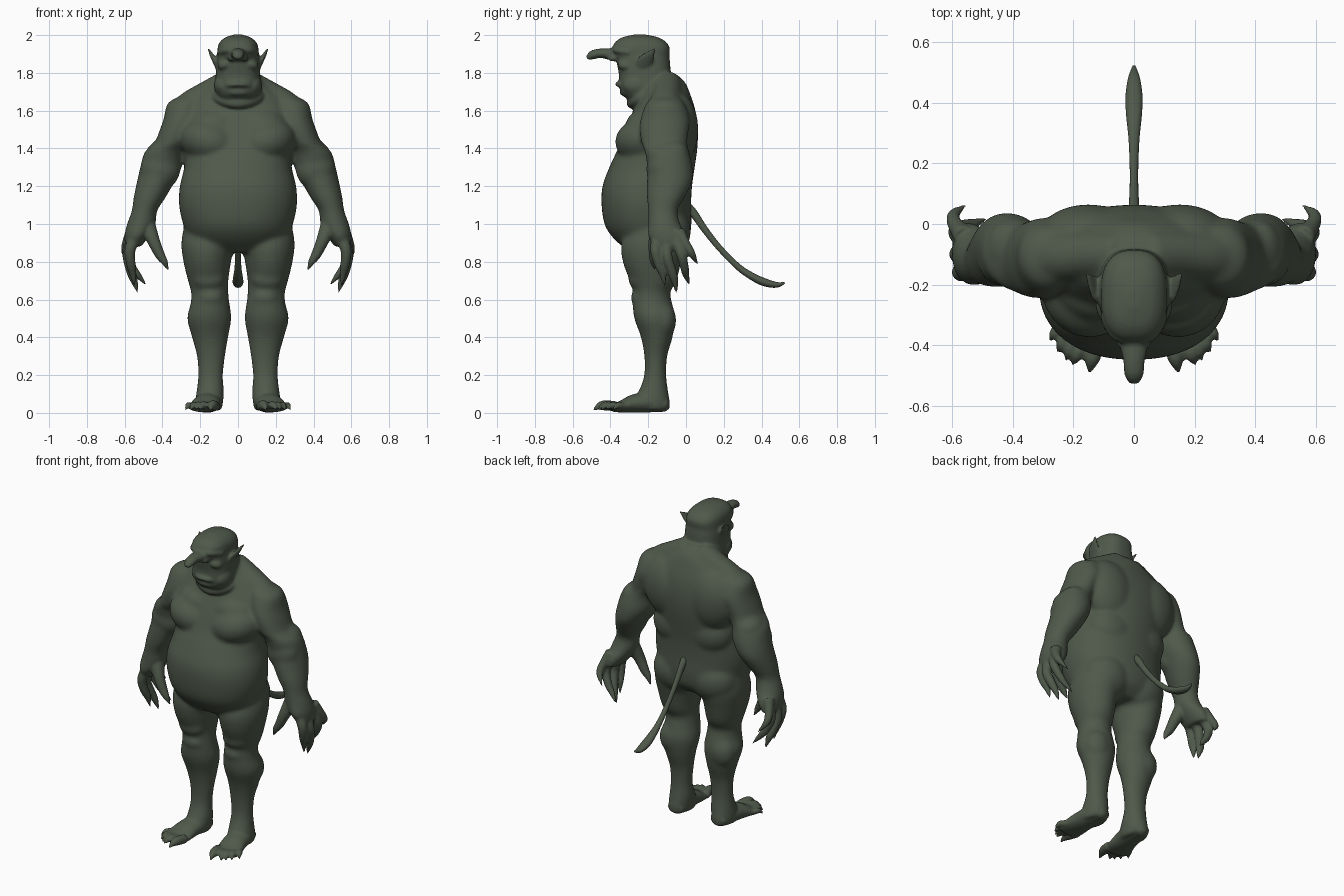
import bpy, bmesh, math
from mathutils import Vector, Matrix

skin = bpy.data.materials.new("dark moss skin")
skin.diffuse_color = (0.08, 0.1, 0.07, 1)
bm = bmesh.new()


def spline(pts, sub=5):
    """Catmull-Rom interpolation through tuples of any length."""
    out = []
    for i in range(len(pts) - 1):
        a, b, c, d = (pts[max(0, min(len(pts) - 1, i + k))] for k in (-1, 0, 1, 2))
        for j in range(sub):
            t = j / sub
            out.append([0.5 * (2 * q + (r - p) * t + (2 * p - 5 * q + 4 * r - s) * t * t
                               + (3 * q - p - 3 * r + s) * t ** 3)
                        for p, q, r, s in zip(a, b, c, d)])
    return out + [list(pts[-1])]


def tube(pts, hint=(1, 0, 0), flat=False, power=2.0, mirror=True, n=28):
    """Loft rings (x, y, z, ru, rv); u follows hint, flat keeps rings level."""
    rings = spline(pts)
    for s in ((1, -1) if mirror else (1,)):
        prev = None
        for i, (x, y, z, ru, rv) in enumerate(rings):
            a, b = rings[max(i - 1, 0)], rings[min(i + 1, len(rings) - 1)]
            d = Vector((0, 0, 1)) if flat else (Vector(b[:3]) - Vector(a[:3])).normalized()
            u = Vector(hint)
            u = (u - d * u.dot(d)).normalized()
            v = d.cross(u)
            ring = []
            for k in range(n):
                c, w = math.cos(math.tau * k / n), math.sin(math.tau * k / n)
                c = math.copysign(abs(c) ** (2 / power), c)
                w = math.copysign(abs(w) ** (2 / power), w)
                p = Vector((x, y, z)) + u * c * max(ru, 0.002) + v * w * max(rv, 0.002)
                ring.append(bm.verts.new((p.x * s, p.y, p.z)))
            if prev:
                for k in range(n):
                    bm.faces.new((prev[k], prev[k - 1], ring[k - 1], ring[k]))
            else:
                bm.faces.new(ring)
            prev = ring
        bm.faces.new(prev)


def rope(pts, **kw):
    """Round tube from (x, y, z, r)."""
    tube([(*p, p[3]) for p in pts], n=16, **kw)


def blob(loc, size, tilt=0, mirror=True):
    for s in ((1, -1) if mirror else (1,)):
        m = (Matrix.Translation((loc[0] * s, loc[1], loc[2]))
             @ Matrix.Rotation(tilt * s, 4, 'Y') @ Matrix.Diagonal((*size, 1)))
        bmesh.ops.create_uvsphere(bm, u_segments=32, v_segments=20, radius=1, matrix=m)


def finish(name, voxel=0, iterations=0):
    """Turn the collected shapes into an object, fused and softened if asked."""
    bmesh.ops.recalc_face_normals(bm, faces=bm.faces)
    mesh = bpy.data.meshes.new(name)
    bm.to_mesh(mesh)
    bm.clear()
    ob = bpy.data.objects.new(name, mesh)
    bpy.context.collection.objects.link(ob)
    mesh.materials.append(skin)
    mesh.shade_smooth()
    if voxel:
        remesh = ob.modifiers.new("fuse", 'REMESH')
        remesh.mode = 'VOXEL'
        remesh.voxel_size = voxel
        remesh.use_smooth_shade = True
        soften = ob.modifiers.new("soften", 'SMOOTH')
        soften.factor = 0.5
        soften.iterations = iterations
    return ob


# torso with hanging belly
tube([(0, -.17, .85, .19, .12), (0, -.18, .91, .25, .19), (0, -.2, .99, .288, .228),
      (0, -.21, 1.1, .312, .237), (0, -.205, 1.2, .308, .237), (0, -.18, 1.3, .285, .226),
      (0, -.15, 1.4, .285, .21), (0, -.13, 1.5, .3, .193), (0, -.115, 1.6, .285, .165),
      (0, -.11, 1.68, .23, .135), (0, -.12, 1.75, .14, .115), (0, -.15, 1.8, .1, .09)],
     flat=True, power=2.2, mirror=False, n=48)
blob((.145, -.205, 1.435), (.165, .17, .125), -.3)      # sagging chest
blob((.12, -.18, 1.52), (.15, .14, .1))                 # upper chest
blob((.15, -.05, 1.5), (.17, .115, .2), .15)            # upper back
blob((.11, -.08, 1.27), (.16, .115, .14))               # lower back
blob((.125, -.105, .96), (.155, .13, .145))             # buttocks
rope([(.04, -.1, 1.75, .075), (.14, -.1, 1.69, .08), (.25, -.11, 1.62, .085),
      (.31, -.11, 1.55, .085)])                         # neck and shoulder muscle

# legs
tube([(.16, -.15, 1.02, .12, .14), (.16, -.172, .9, .14, .17), (.163, -.18, .8, .126, .155),
      (.158, -.174, .7, .107, .124), (.15, -.18, .64, .099, .098), (.148, -.178, .58, .103, .105),
      (.152, -.165, .5, .117, .109), (.148, -.155, .4, .096, .084), (.143, -.16, .3, .075, .061),
      (.145, -.163, .2, .066, .059), (.147, -.172, .12, .072, .077),
      (.152, -.185, .06, .074, .1), (.153, -.18, .012, .066, .095)], flat=True)
blob((.145, -.24, .61), (.07, .052, .05))               # knees
blob((.155, -.245, .71), (.085, .06, .065))             # thigh fold
blob((.175, -.12, .49), (.085, .068, .1))               # calves

# arms down to the palm
tube([(.24, -.11, 1.68, .06, .06), (.277, -.11, 1.64, .095, .1), (.295, -.11, 1.56, .098, .13),
      (.322, -.115, 1.5, .092, .13), (.352, -.115, 1.43, .091, .122), (.39, -.1, 1.38, .105, .118),
      (.408, -.085, 1.3, .11, .12), (.437, -.088, 1.22, .099, .12), (.468, -.108, 1.14, .085, .1),
      (.495, -.122, 1.07, .068, .078), (.512, -.115, 1.0, .076, .085),
      (.535, -.1, .94, .066, .102), (.555, -.085, .88, .044, .09)], flat=True)
blob((.42, -.08, 1.385), (.07, .09, .055), .6)          # elbow fold
blob((.41, -.12, 1.29), (.105, .09, .11), -.2)          # forearm muscle

# soften the muscles first, then add the fine parts to the result
core = finish("core", 0.011, 9)
graph = bpy.context.evaluated_depsgraph_get()
bm.from_mesh(core.evaluated_get(graph).to_mesh())
bpy.data.objects.remove(core)

# feet and toes
tube([(.15, -.1, .04, .05, .035), (.155, -.18, .055, .07, .052), (.167, -.27, .05, .074, .05),
      (.178, -.34, .034, .082, .032), (.182, -.39, .026, .076, .022)])
for bx, by, tx, ty, r in ((.12, -.37, .148, -.49, .027), (.163, -.38, .203, -.465, .021),
                          (.195, -.37, .225, -.45, .02), (.222, -.35, .25, -.425, .019),
                          (.24, -.325, .278, -.385, .018)):
    mx, my = bx + (tx - bx) * .55, by + (ty - by) * .55
    rope([(bx, by, .035, r), (mx, my, .04, r), (mx * .4 + tx * .6, my * .4 + ty * .6, .03, r * .6),
          (tx, ty, .016, .005)])

# fingers and claws
for finger in (
        [(.48, -.14, .99, .045), (.447, -.165, .91, .034), (.415, -.17, .84, .027),
         (.39, -.172, .8, .019), (.368, -.165, .755, .004)],
        [(.545, -.15, .93, .034), (.572, -.16, .86, .029), (.567, -.145, .79, .025),
         (.557, -.125, .74, .02), (.547, -.11, .67, .004)],
        [(.56, -.1, .92, .032), (.582, -.1, .83, .028), (.567, -.075, .75, .025),
         (.55, -.06, .7, .02), (.53, -.05, .635, .004)],
        [(.565, -.05, .92, .032), (.587, -.025, .84, .027), (.56, -.008, .77, .023),
         (.53, 0, .73, .018), (.485, .02, .675, .004)],
        [(.56, -.04, .96, .036), (.588, -.005, .9, .026), (.597, .02, .86, .022),
         (.588, .038, .83, .017), (.555, .062, .785, .004)]):
    rope(finger, hint=(1, .3, 0))

# head
tube([(0, -.17, 1.64, .1, .12), (0, -.19, 1.69, .123, .15), (0, -.207, 1.74, .122, .147),
      (0, -.217, 1.79, .118, .138), (0, -.225, 1.85, .115, .141), (0, -.23, 1.89, .111, .142),
      (0, -.236, 1.93, .108, .15), (0, -.24, 1.96, .098, .137), (0, -.242, 1.987, .068, .098),
      (0, -.245, 2.003, .02, .03)], flat=True, power=2.6, mirror=False, n=40)
rope([(-.1, -.3, 1.908, .015), (-.06, -.365, 1.92, .019), (0, -.375, 1.925, .02),
      (.06, -.365, 1.92, .019), (.1, -.3, 1.908, .015)], hint=(0, 0, 1), mirror=False)   # brow
blob((.052, -.355, 1.888), (.018, .014, .01))           # eyes
blob((.065, -.32, 1.845), (.045, .042, .03), .3)        # cheeks
blob((.075, -.26, 1.735), (.052, .075, .06))            # jowls
tube([(0, -.33, 1.895, .045, .035), (0, -.39, 1.898, .048, .032), (0, -.45, 1.904, .036, .025),
      (0, -.495, 1.895, .032, .024), (0, -.522, 1.876, .018, .012)], mirror=False)       # nose
blob((.036, -.385, 1.878), (.02, .03, .018))            # nostrils
blob((0, -.3, 1.8), (.09, .055, .05), mirror=False)     # muzzle
for z, y, r in ((1.765, -.34, .01), (1.736, -.362, .013)):                               # lips
    rope([(-.09, y + .075, z - .022, r * .6), (-.05, y + .018, z, r), (0, y, z + .004, r),
          (.05, y + .018, z, r), (.09, y + .075, z - .022, r * .6)],
         hint=(0, 0, 1), mirror=False)
blob((0, -.3, 1.7), (.08, .052, .03), mirror=False)     # chin
rope([(-.125, -.13, 1.71, .025), (-.1, -.24, 1.665, .03), (0, -.285, 1.64, .03),
      (.1, -.24, 1.665, .03), (.125, -.13, 1.71, .025)], hint=(0, 0, 1), mirror=False)   # neck roll
tube([(.1, -.24, 1.815, .025, .014), (.118, -.222, 1.855, .042, .014),
      (.137, -.195, 1.89, .03, .011), (.158, -.163, 1.93, .004, .004)], hint=(0, 1, 0))  # ears
finish("body", 0.0075, 4)

# tail with a thick tuft
tube([(0, -.03, 1.12, .025, .025), (0, .03, 1.07, .02, .022), (0, .1, .97, .015, .018),
      (0, .18, .87, .014, .016), (0, .28, .77, .018, .017), (0, .36, .717, .026, .02),
      (0, .42, .69, .028, .021), (0, .48, .678, .02, .015), (0, .522, .688, .005, .005)],
     mirror=False)
finish("tail")
bm.free()
